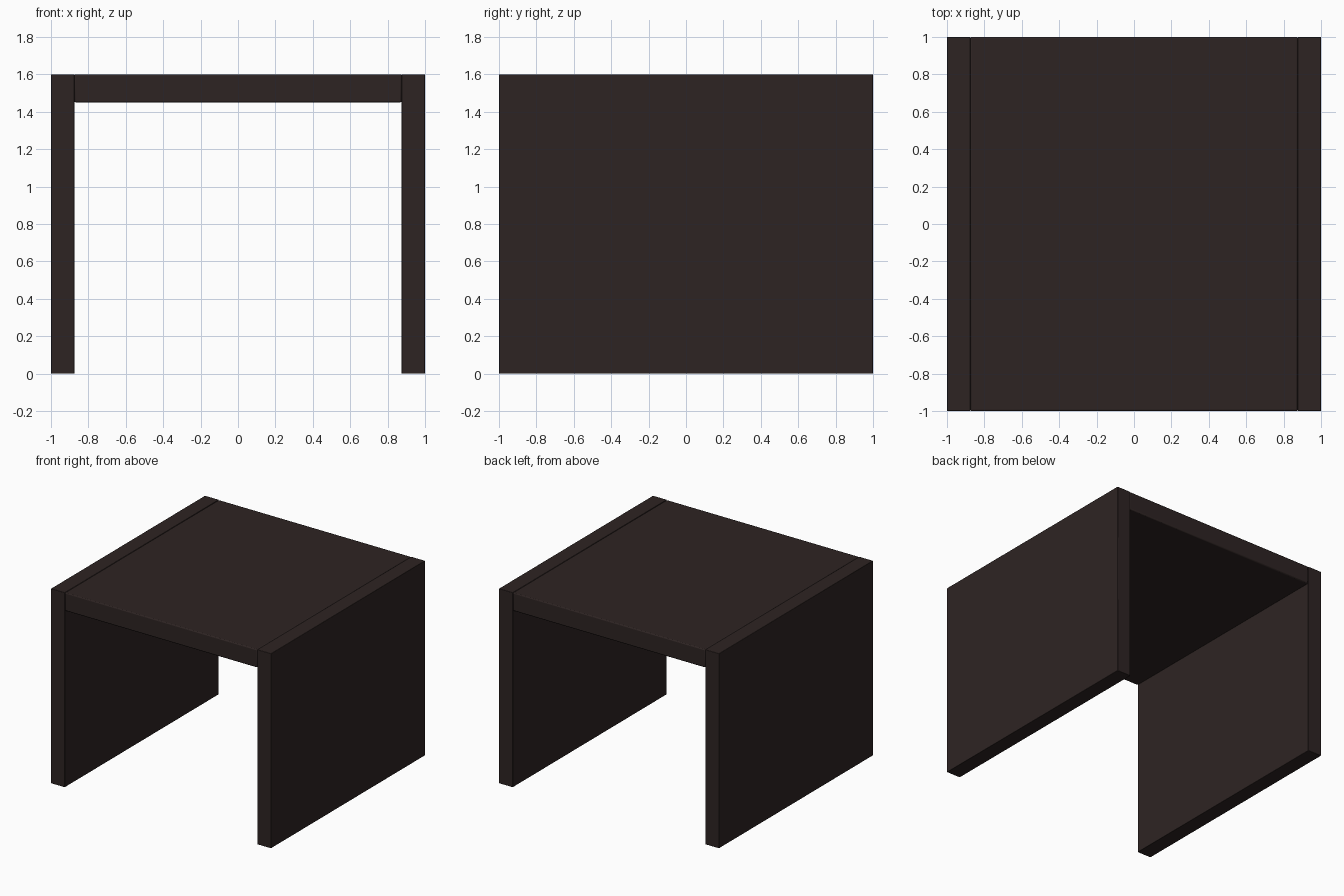
import bpy

if "Cube" in bpy.data.objects:
    bpy.data.objects.remove(bpy.data.objects["Cube"])

# One dark brown wood colour
wood = bpy.data.materials.new("dark brown wood")
wood.diffuse_color = (0.027, 0.0175, 0.0165, 1.0)
wood.use_nodes = True
wood.node_tree.nodes["Principled BSDF"].inputs["Base Color"].default_value = wood.diffuse_color


def board(name, size, centre, bevel):
    """Box with slightly eased edges."""
    bpy.ops.mesh.primitive_cube_add(size=1, location=centre)
    ob = bpy.context.object
    ob.name = name
    ob.scale = size
    bpy.ops.object.transform_apply(location=False, rotation=False, scale=True)
    ob.data.materials.append(wood)
    mod = ob.modifiers.new("eased edges", 'BEVEL')
    mod.width = bevel
    mod.segments = 2
    bpy.ops.object.shade_smooth_by_angle(angle=0.35)
    return ob


# Full-height side panels
for side, label in ((-1, "left"), (1, "right")):
    board(label + "_side_panel", (0.125, 2.0, 1.6), (side * 0.9375, 0, 0.8), 0.003)

# Table top set flush between the panels
board("table_top", (1.75, 2.0, 0.15), (0, 0, 1.525), 0.008)
